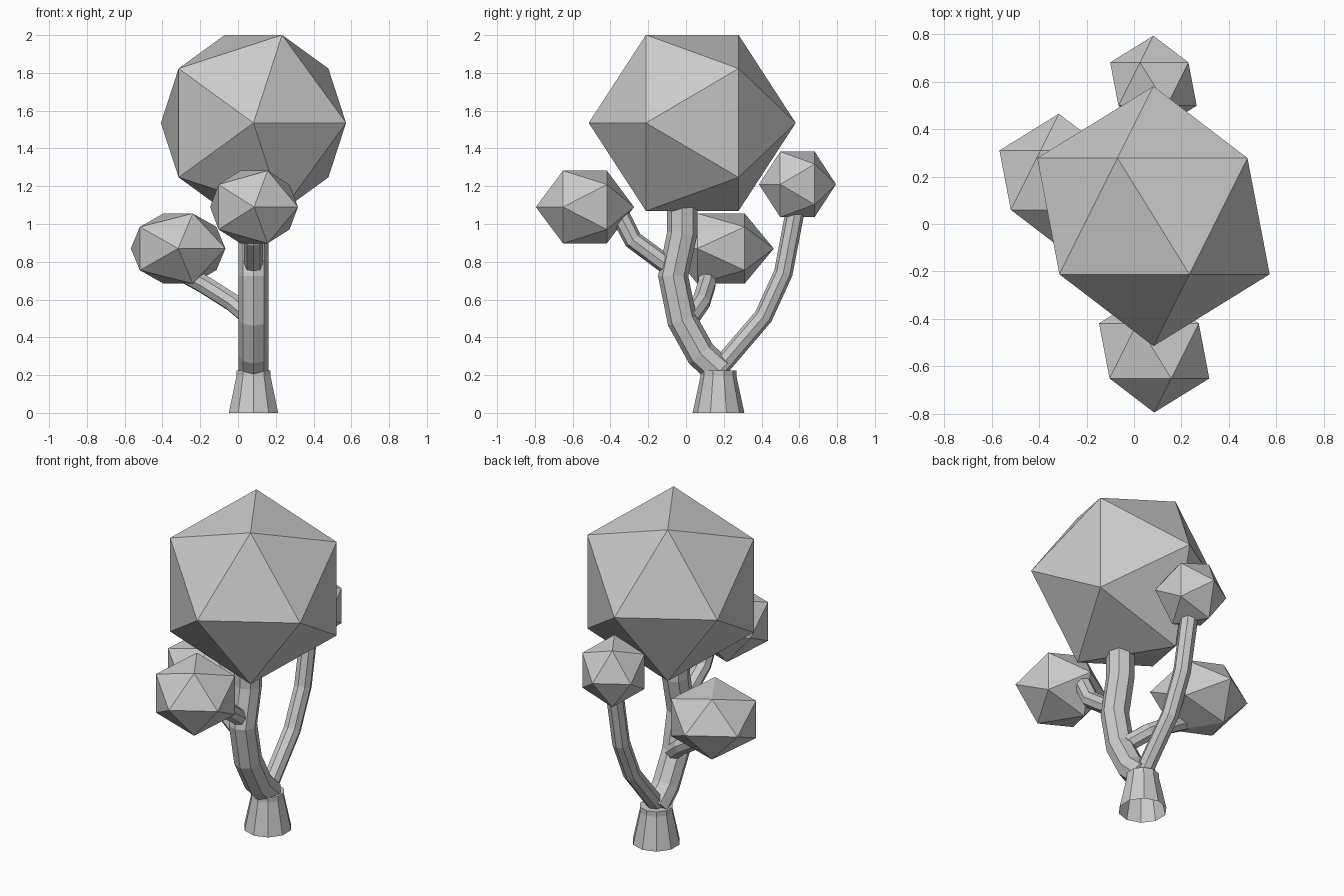
import bpy
from math import radians

if "Cube" in bpy.data.objects:
    bpy.data.objects.remove(bpy.data.objects["Cube"])

grey = bpy.data.materials.new("plain grey")
grey.use_nodes = True
colour = (0.6, 0.6, 0.6, 1)
grey.diffuse_color = colour
grey.node_tree.nodes["Principled BSDF"].inputs["Base Color"].default_value = colour

X = 0.082  # the trunk plane


def finish(obj, name):
    obj.name = name
    obj.data.materials.clear()
    obj.data.materials.append(grey)
    for face in obj.data.polygons:
        face.use_smooth = False
        face.material_index = 0


def foliage(name, centre, radius, squash):
    """Icosahedron with its poles along y, flattened in height."""
    bpy.ops.mesh.primitive_ico_sphere_add(subdivisions=1, radius=radius, location=centre)
    obj = bpy.context.object
    obj.rotation_euler.x = radians(90)
    obj.scale.y = squash
    finish(obj, name)


def branch(name, points, radius):
    """Eight-sided tube along a path."""
    curve = bpy.data.curves.new(name, "CURVE")
    curve.dimensions = "3D"
    curve.bevel_depth = radius
    curve.bevel_resolution = 2
    curve.use_fill_caps = True
    spline = curve.splines.new("POLY")
    spline.points.add(len(points) - 1)
    for p, co in zip(spline.points, points):
        p.co = (*co, 1)
    obj = bpy.data.objects.new(name, curve)
    bpy.context.collection.objects.link(obj)
    bpy.ops.object.select_all(action="DESELECT")
    obj.select_set(True)
    bpy.context.view_layer.objects.active = obj
    bpy.ops.object.convert(target="MESH")
    finish(bpy.context.object, name)


def trunk_base(name, centre, profile, sides=10):
    """Flared foot, open below: a cone with a short straight collar."""
    (r0, z0), (r1, z1), (r2, z2) = profile
    bpy.ops.mesh.primitive_cone_add(vertices=sides, radius1=r0, radius2=r1,
                                    depth=z1 - z0, end_fill_type="NOTHING",
                                    location=(*centre, (z0 + z1) / 2))
    finish(bpy.context.object, name)
    bpy.ops.mesh.primitive_cylinder_add(vertices=sides, radius=r2, depth=z2 - z1,
                                        location=(*centre, (z1 + z2) / 2))
    finish(bpy.context.object, name + "_collar")


# Trunk
trunk_base("trunk_base", (X, 0.172), [(0.137, 0), (0.095, 0.195), (0.095, 0.225)])
branch("trunk", [(X, 0.18, 0.22), (X, 0.08, 0.31), (X, -0.02, 0.49),
                 (X, -0.068, 0.725), (X, -0.02, 0.95), (X, -0.02, 1.15)], 0.08)

# Side branches
branch("front_branch", [(X, -0.05, 0.745), (X, -0.28, 0.915), (X, -0.345, 1.04)], 0.05)
branch("back_branch", [(X, 0.17, 0.23), (X, 0.41, 0.51), (X, 0.515, 0.74),
                       (X, 0.58, 1.08)], 0.05)
branch("right_branch", [(0.07, 0.02, 0.5), (-0.03, 0.08, 0.585),
                        (-0.18, 0.11, 0.68), (-0.27, 0.11, 0.73)], 0.05)

# Foliage
foliage("crown", (X, 0.033, 1.535), 0.548, 1)
foliage("front_foliage", (0.085, -0.535, 1.09), 0.26, 0.87)
foliage("right_foliage", (-0.317, 0.185, 0.87), 0.28, 0.78)
foliage("back_foliage", (X, 0.59, 1.21), 0.204, 1)
